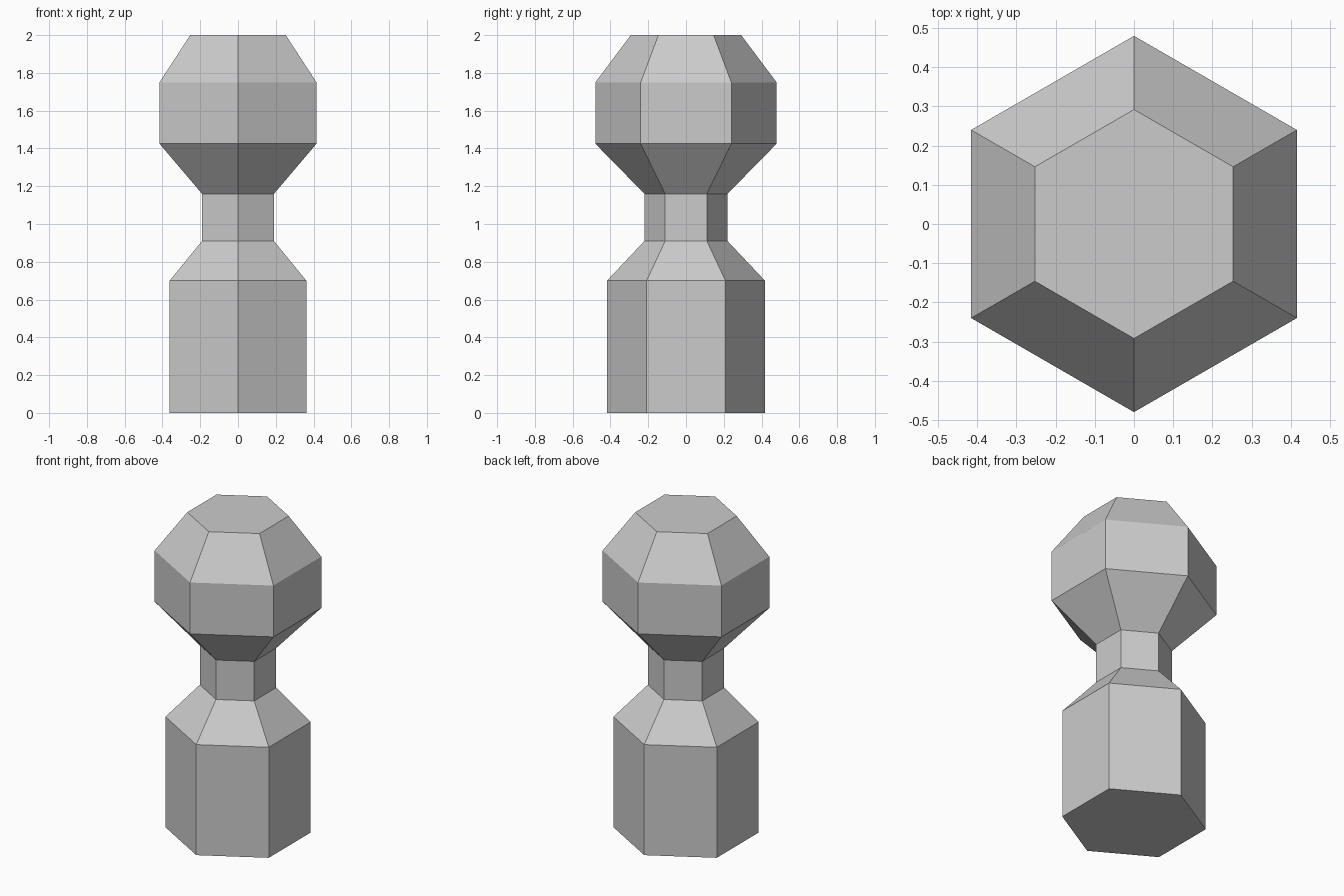
import bpy, bmesh
from math import sin, cos, pi

cube = bpy.data.objects.get("Cube")
if cube:
    bpy.data.objects.remove(cube, do_unlink=True)

SIDES = 6

grey = bpy.data.materials.new("light_grey")
grey.use_nodes = True
colour = (0.6, 0.6, 0.6, 1)
grey.diffuse_color = colour
grey.node_tree.nodes["Principled BSDF"].inputs["Base Color"].default_value = colour


def hex_post(name, profile, material):
    """Stack hexagonal rings of (radius, height) into one closed, flat-shaded solid."""
    bm = bmesh.new()
    rings = []
    for radius, z in profile:
        angles = [pi / 2 + 2 * pi * i / SIDES for i in range(SIDES)]
        rings.append([bm.verts.new((radius * cos(a), radius * sin(a), z)) for a in angles])
    for low, high in zip(rings, rings[1:]):
        for i in range(SIDES):
            j = (i + 1) % SIDES
            bm.faces.new((low[i], low[j], high[j], high[i]))
    bm.faces.new(rings[0][::-1])
    bm.faces.new(rings[-1])
    bmesh.ops.recalc_face_normals(bm, faces=bm.faces)
    mesh = bpy.data.meshes.new(name)
    bm.to_mesh(mesh)
    bm.free()
    mesh.materials.append(material)
    obj = bpy.data.objects.new(name, mesh)
    bpy.context.collection.objects.link(obj)
    return obj


# Base block, sloped shoulder, narrow neck, flared head and tapered crown
hex_post("hexagonal_post", [
    (0.418, 0), (0.418, 0.70),
    (0.22, 0.91), (0.22, 1.16),
    (0.48, 1.425), (0.48, 1.75),
    (0.292, 2),
], grey)
